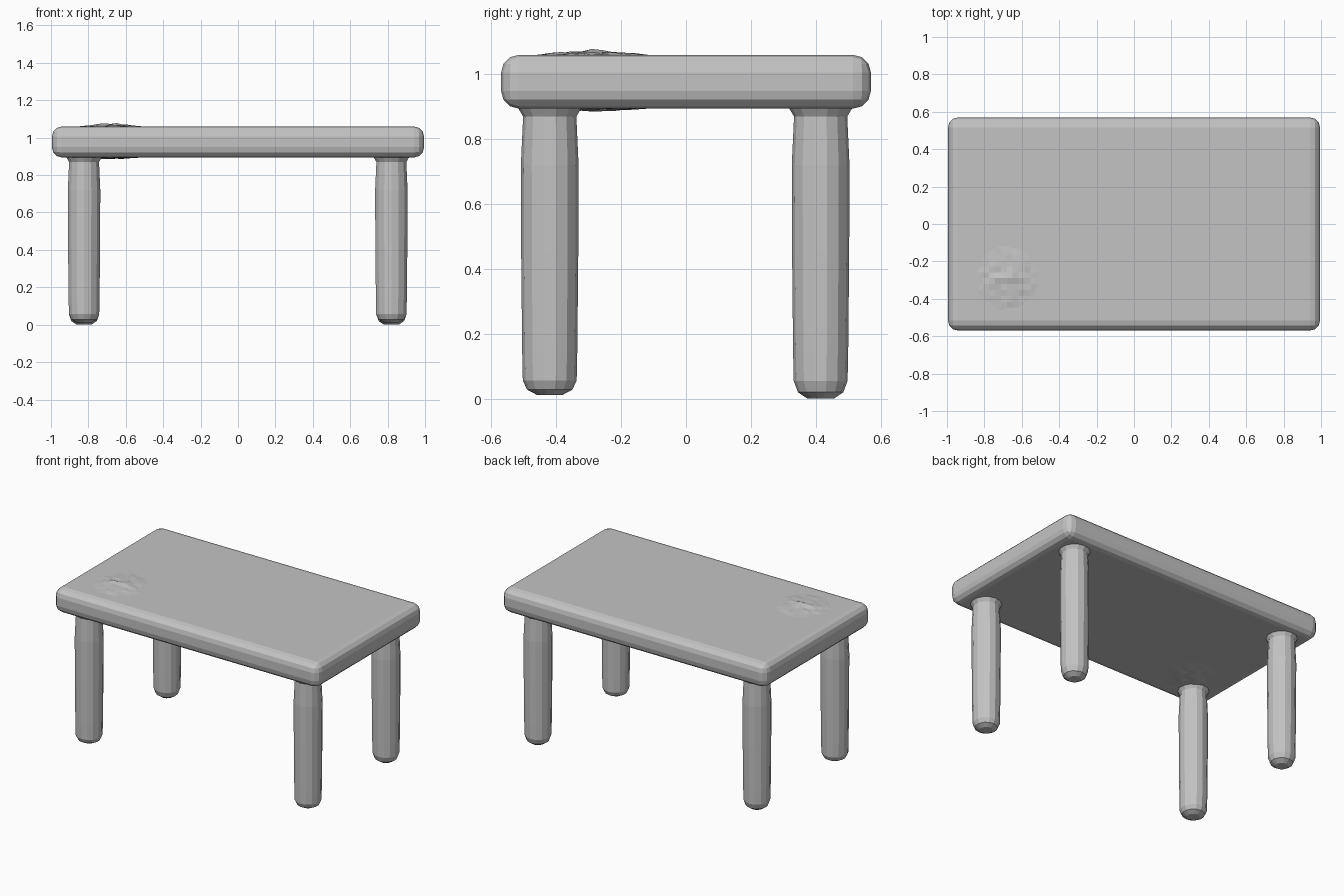
import bpy, bmesh, math, random

random.seed(4)
if "Cube" in bpy.data.objects:
    bpy.data.objects.remove(bpy.data.objects["Cube"], do_unlink=True)

GREY = (0.55, 0.55, 0.55, 1)
grey = bpy.data.materials.new("plain grey")
grey.use_nodes = True
grey.diffuse_color = GREY
grey.node_tree.nodes["Principled BSDF"].inputs["Base Color"].default_value = GREY


def add_object(name, bm, location):
    bmesh.ops.recalc_face_normals(bm, faces=bm.faces)
    mesh = bpy.data.meshes.new(name)
    bm.to_mesh(mesh)
    bm.free()
    mesh.materials.append(grey)
    obj = bpy.data.objects.new(name, mesh)
    obj.location = location
    bpy.context.collection.objects.link(obj)
    return obj


# Tabletop: thick slab with rounded edges
bm = bmesh.new()
bmesh.ops.create_cube(bm, size=1)
bmesh.ops.scale(bm, vec=(1.99, 1.14, 0.166), verts=bm.verts)
top = add_object("tabletop", bm, (0, 0, 0.977))
rounding = top.modifiers.new("rounded edges", "BEVEL")
rounding.width = 0.055
rounding.segments = 3

# Legs: round-footed posts with a small flare under the top
LEG_PROFILE = [(0.04, 0.0), (0.07, 0.02), (0.083, 0.055), (0.085, 0.15),
               (0.088, 0.45), (0.089, 0.72), (0.082, 0.87), (0.1, 0.9), (0.1, 0.92)]
SIDES = 14


def add_leg(name, x, y, foot):
    bm = bmesh.new()
    rings = []
    for radius, height in LEG_PROFILE:
        z = max(height, foot + height * 0.8)if height < 0.1 else height
        ring = []
        for i in range(SIDES):
            a = math.tau * (i + 0.5) / SIDES
            ring.append(bm.verts.new((radius * math.cos(a), radius * math.sin(a), z)))
        rings.append(ring)
    for low, high in zip(rings, rings[1:]):
        for i in range(SIDES):
            j = (i + 1) % SIDES
            bm.faces.new((low[i], low[j], high[j], high[i]))
    bm.faces.new(rings[0])
    bm.faces.new(rings[-1])
    add_object(name, bm, (x, y, 0))


for side, x in (("right", -0.823), ("left", 0.82)):
    add_leg("front_leg_" + side, x, -0.42, 0.012)
    add_leg("back_leg_" + side, x, 0.415, 0.0)


# Uneven patches: shallow lumps on and under the top near one corner
def add_lump(name, z, height):
    bm = bmesh.new()
    bmesh.ops.create_grid(bm, x_segments=12, y_segments=12, size=0.19)
    for v in bm.verts:
        falloff = max(0, 1 - v.co.length / 0.19)
        v.co.z = height * (falloff * random.uniform(0.5, 1.4) - 0.12)
    lump = add_object(name, bm, (-0.68, -0.29, z))
    if height < 0:
        lump.data.flip_normals()


add_lump("surface_lump", 1.06, 0.018)
add_lump("underside_lump", 0.894, -0.01)
